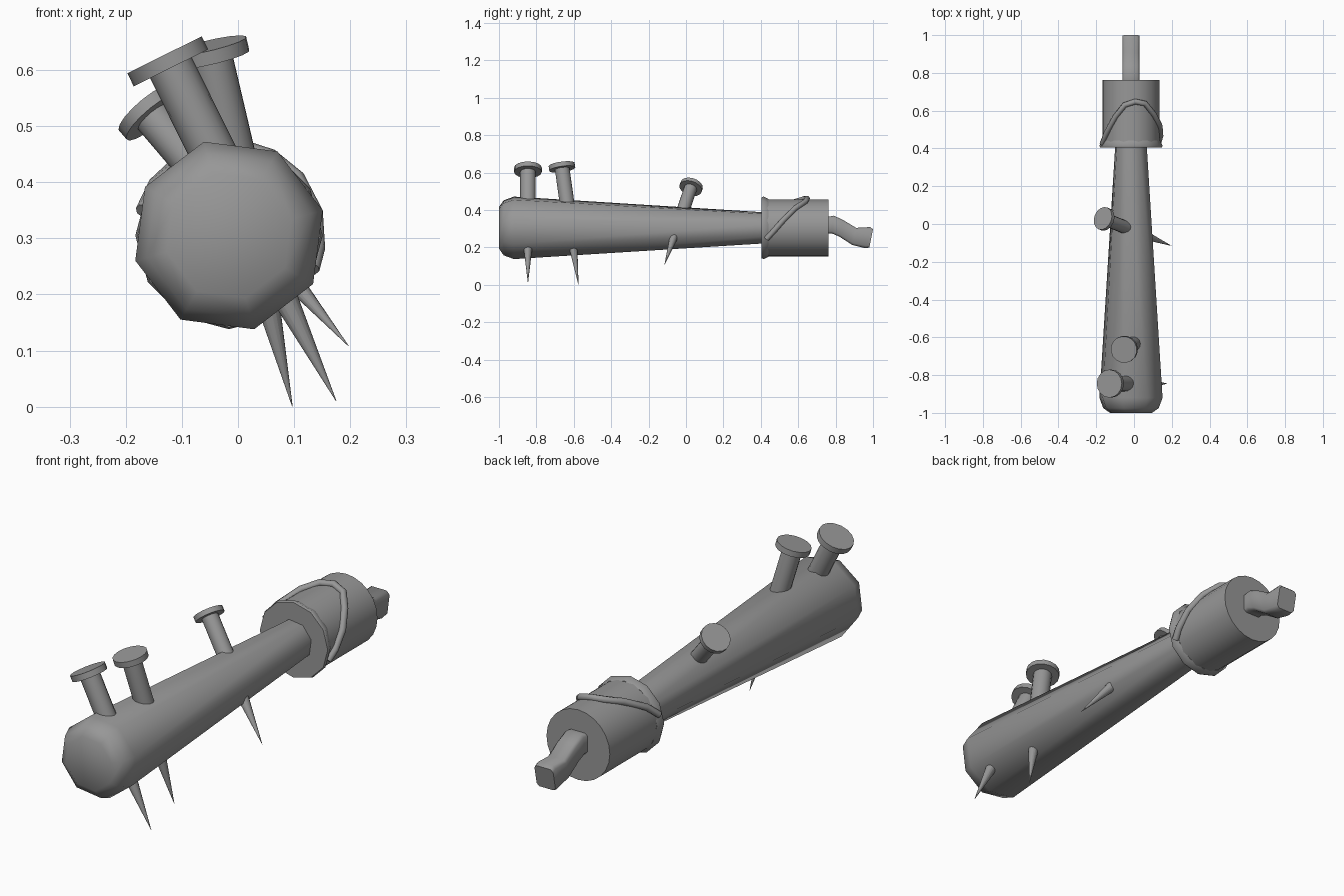
import bpy, bmesh, math
from mathutils import Vector

cube = bpy.data.objects.get("Cube")
if cube:
    bpy.data.objects.remove(cube)

GREY = (0.31, 0.31, 0.31, 1)
mat = bpy.data.materials.new("plain grey")
mat.use_nodes = True
mat.diffuse_color = GREY
mat.node_tree.nodes["Principled BSDF"].inputs["Base Color"].default_value = GREY

CX, CZ = -0.016, 0.305  # long axis of the club


def loft(name, rings, angle):
    """Skin a list of equal-length point rings and close both ends."""
    bm = bmesh.new()
    loops = [[bm.verts.new(p) for p in ring] for ring in rings]
    n = len(loops[0])
    for a, b in zip(loops, loops[1:]):
        for i in range(n):
            j = (i + 1) % n
            bm.faces.new((a[i], a[j], b[j], b[i]))
    bm.faces.new(loops[0][::-1])
    bm.faces.new(loops[-1])
    bmesh.ops.recalc_face_normals(bm, faces=bm.faces)
    mesh = bpy.data.meshes.new(name)
    bm.to_mesh(mesh)
    bm.free()
    obj = bpy.data.objects.new(name, mesh)
    bpy.context.collection.objects.link(obj)
    mesh.materials.append(mat)
    bpy.ops.object.select_all(action='DESELECT')
    obj.select_set(True)
    bpy.context.view_layer.objects.active = obj
    bpy.ops.object.shade_smooth_by_angle(angle=math.radians(angle))
    return obj


def turned(name, start, end, profile, sides, angle, phase=0):
    """Round part along start-end; profile holds (distance, radius)."""
    start, end = Vector(start), Vector(end)
    axis = (end - start).normalized()
    u = axis.cross(Vector((0, 0, 1))).normalized()
    v = u.cross(axis)
    rings = []
    for d, r in profile:
        ring = []
        for i in range(sides):
            t = math.radians(phase) + math.tau * i / sides
            ring.append(start + axis * d + (u * math.cos(t) + v * math.sin(t)) * r)
        rings.append(ring)
    return loft(name, rings, angle)


def along_y(name, profile, sides, angle, phase=0):
    return turned(name, (CX, 0, CZ), (CX, 1, CZ), profile, sides, angle, phase)


# Eight-sided tapering club with a softened end
along_y("club_body", [(-1, 0.115), (-0.975, 0.152), (-0.92, 0.173), (0.45, 0.084)], 8, 60, 15)

# Collar around the grip, with a flared front rim
along_y("collar", [(0.412, 0.152), (0.762, 0.152)], 24, 40)
along_y("collar_rim", [(0.405, 0.163), (0.415, 0.167), (0.442, 0.154)], 12, 50)

# Nails: head centre, tip, head radius
nails = [
    ((-0.131, -0.845, 0.627), (0.175, -0.845, 0.010), 0.074),
    ((-0.054, -0.665, 0.643), (0.097, -0.575, 0.000), 0.071),
    ((-0.165, 0.030, 0.532), (0.197, -0.115, 0.108), 0.062),
]
for k, (head, tip, r) in enumerate(nails, 1):
    length = (Vector(tip) - Vector(head)).length
    neck, shaft = r * 0.35, r * 0.56
    turned(f"nail_{k}", head, tip,
           [(0, r), (neck, r), (neck, shaft), (length * 0.45, shaft), (length, 0.0005)], 16, 40)

# Wire arched over the collar: (angle around axis, y)
path = [(164, 0.425), (145, 0.48), (121, 0.57), (102, 0.63), (82, 0.648), (62, 0.638),
        (40, 0.58), (15, 0.52), (-8, 0.465), (-22, 0.43)]
points = [Vector((CX + 0.158 * math.cos(math.radians(a)), y,
                  CZ + 0.158 * math.sin(math.radians(a)))) for a, y in path]
rings = []
for i, p in enumerate(points):
    tangent = (points[min(i + 1, len(points) - 1)] - points[max(i - 1, 0)]).normalized()
    out = Vector((p.x - CX, 0, p.z - CZ)).normalized()
    side = tangent.cross(out).normalized()
    out = side.cross(tangent)
    rings.append([p + (out * math.cos(math.tau * s / 8) + side * math.sin(math.tau * s / 8)) * 0.015
                  for s in range(8)])
loft("wire_wrap", rings, 60)

# Bent tail handle: (top y, top z, bottom y, bottom z)
sections = [(0.74, 0.36, 0.74, 0.275), (0.79, 0.37, 0.78, 0.275), (0.84, 0.347, 0.82, 0.258),
            (0.91, 0.305, 0.89, 0.213), (0.985, 0.309, 0.96, 0.196), (1.0, 0.297, 0.98, 0.2)]
outline = [(-1, 0.12), (-0.75, 0), (0.75, 0), (1, 0.12), (1, 0.88), (0.75, 1), (-0.75, 1), (-1, 0.88)]
rings = [[(CX + 0.045 * x, ty + (by - ty) * t, tz + (bz - tz) * t) for x, t in outline]
         for ty, tz, by, bz in sections]
loft("tail_handle", rings, 50)
